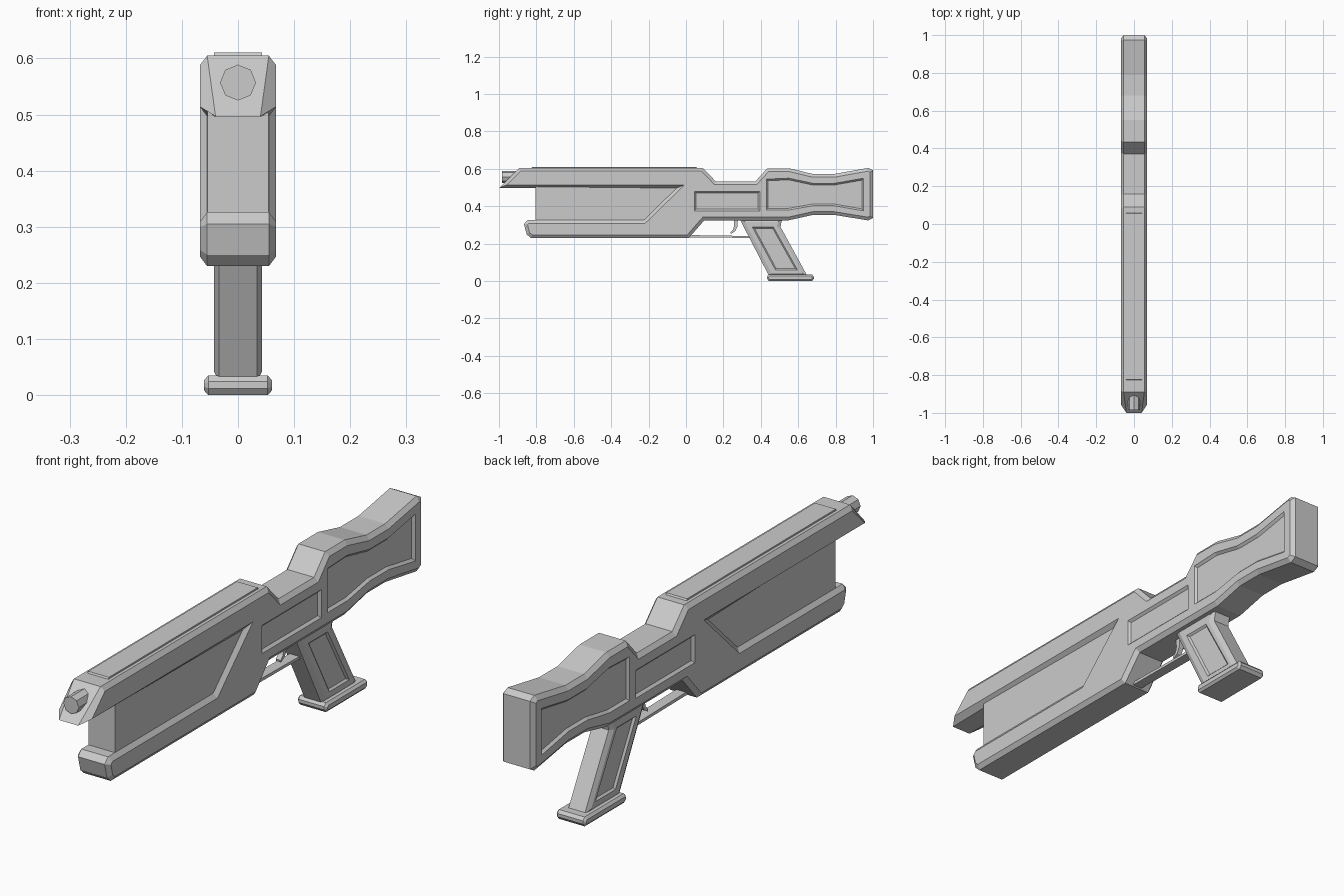
import bpy, bmesh, math
from mathutils import Vector

if "Cube" in bpy.data.objects:
    bpy.data.objects.remove(bpy.data.objects["Cube"])


def offset(poly, d):
    """Move every edge of a closed (y, z) profile inward by d, with mitred corners."""
    pts = [Vector(p) for p in poly]
    n = len(pts)
    area = sum(pts[i - 1].x * pts[i].y - pts[i].x * pts[i - 1].y for i in range(n))
    s = 1 if area > 0 else -1
    out = []
    for i in range(n):
        a = (pts[i] - pts[i - 1]).normalized()
        b = (pts[(i + 1) % n] - pts[i]).normalized()
        na, nb = Vector((-a.y, a.x)) * s, Vector((-b.y, b.x)) * s
        out.append(pts[i] + (na + nb) * (d / (1 + na.dot(nb))))
    return [tuple(p) for p in out]


def loft(name, rings):
    """Skin (x, profile) rings along x and cap both ends."""
    bm = bmesh.new()
    vs = [[bm.verts.new((x, y, z)) for y, z in poly] for x, poly in rings]
    n = len(vs[0])
    for a, b in zip(vs, vs[1:]):
        for i in range(n):
            j = (i + 1) % n
            bm.faces.new((a[i], a[j], b[j], b[i]))
    bm.faces.new(vs[0])
    bm.faces.new(vs[-1])
    bmesh.ops.recalc_face_normals(bm, faces=bm.faces)
    me = bpy.data.meshes.new(name)
    bm.to_mesh(me)
    bm.free()
    ob = bpy.data.objects.new(name, me)
    bpy.context.collection.objects.link(ob)
    return ob


def slab(name, poly, hw, cx=0.0, cz=0.0):
    """Profile extruded to +-hw, side edges chamfered cx across and cz inward."""
    if not cx:
        return loft(name, [(-hw, poly), (hw, poly)])
    small = offset(poly, cz)
    return loft(name, [(-hw, small), (cx - hw, poly), (hw - cx, poly), (hw, small)])


def panel(ob, poly, hw, depth=0.009):
    """Sink a bevel-edged panel into both sides of a part."""
    for s in (-1, 1):
        cut = loft("panel_cutter", [(s * (hw + depth), offset(poly, -depth)),
                                    (s * (hw - depth), offset(poly, depth))])
        cut.hide_render = True
        mod = ob.modifiers.new("panel", "BOOLEAN")
        mod.operation, mod.solver, mod.object = "DIFFERENCE", "EXACT", cut
        bpy.context.view_layer.objects.active = ob
        bpy.ops.object.modifier_apply(modifier=mod.name)
        bpy.data.objects.remove(cut)


def rect(y0, y1, z0, z1):
    return [(y0, z0), (y1, z0), (y1, z1), (y0, z1)]


# Main body: shroud, receiver, stock and lower tray in one side profile
body_profile = [
    (-1.0, 0.497), (-0.89, 0.605), (0.09, 0.605), (0.16, 0.532), (0.37, 0.532),
    (0.435, 0.603), (0.55, 0.603), (0.68, 0.572), (0.79, 0.572), (0.975, 0.605),
    (1.0, 0.592), (1.0, 0.338), (0.975, 0.324), (0.79, 0.354), (0.68, 0.354),
    (0.55, 0.325), (0.098, 0.325), (0.015, 0.23), (-0.83, 0.23), (-0.852, 0.25),
    (-0.866, 0.305), (-0.846, 0.326), (-0.225, 0.326), (-0.05, 0.497)]
body = slab("body", body_profile, 0.068, 0.013, 0.017)
for v in body.data.vertices:  # narrow the front tip
    if v.co.y < -0.99:
        v.co.x = math.copysign(0.04, v.co.x)
panel(body, rect(0.045, 0.395, 0.375, 0.48), 0.068)
panel(body, [(0.43, 0.38), (0.55, 0.38), (0.68, 0.403), (0.79, 0.403), (0.95, 0.375),
             (0.95, 0.55), (0.79, 0.522), (0.68, 0.522), (0.55, 0.55), (0.43, 0.545)], 0.068)

# Recessed core between shroud and tray
slab("fore_core", [(-0.805, 0.31), (-0.2, 0.31), (0.0, 0.51), (-0.805, 0.51)], 0.0548)

# Raised strip along the top
slab("top_rail", [(-0.83, 0.6), (0.062, 0.6), (0.055, 0.611), (-0.823, 0.611)], 0.043)

# Eight-sided muzzle
bpy.ops.mesh.primitive_cylinder_add(vertices=8, radius=0.032, depth=0.12,
                                    location=(0, -0.925, 0.557),
                                    rotation=(math.pi / 2, 0, 0))
bpy.context.object.name = "muzzle"

# Raked grip with sunken sides
grip = slab("grip", [(0.285, 0.335), (0.515, 0.335), (0.505, 0.29), (0.65, 0.025),
                     (0.445, 0.025)], 0.043, 0.009, 0.018)
panel(grip, [(0.355, 0.288), (0.468, 0.288), (0.596, 0.06), (0.478, 0.06)], 0.043, 0.007)

# Foot plate under the grip
foot = [(0.443, 0), (0.674, 0), (0.684, 0.012), (0.684, 0.024), (0.674, 0.035),
        (0.443, 0.035), (0.433, 0.024), (0.433, 0.012)]
slab("grip_foot", foot, 0.061, 0.008, 0.009)

# Trigger guard strip and curved trigger
slab("trigger_guard", [(0.0, 0.234), (0.39, 0.23), (0.39, 0.24), (0.0, 0.246)], 0.02)
slab("trigger", [(0.255, 0.335), (0.278, 0.335), (0.274, 0.29), (0.262, 0.265),
                 (0.24, 0.252), (0.238, 0.26), (0.252, 0.275), (0.257, 0.295)], 0.01)
